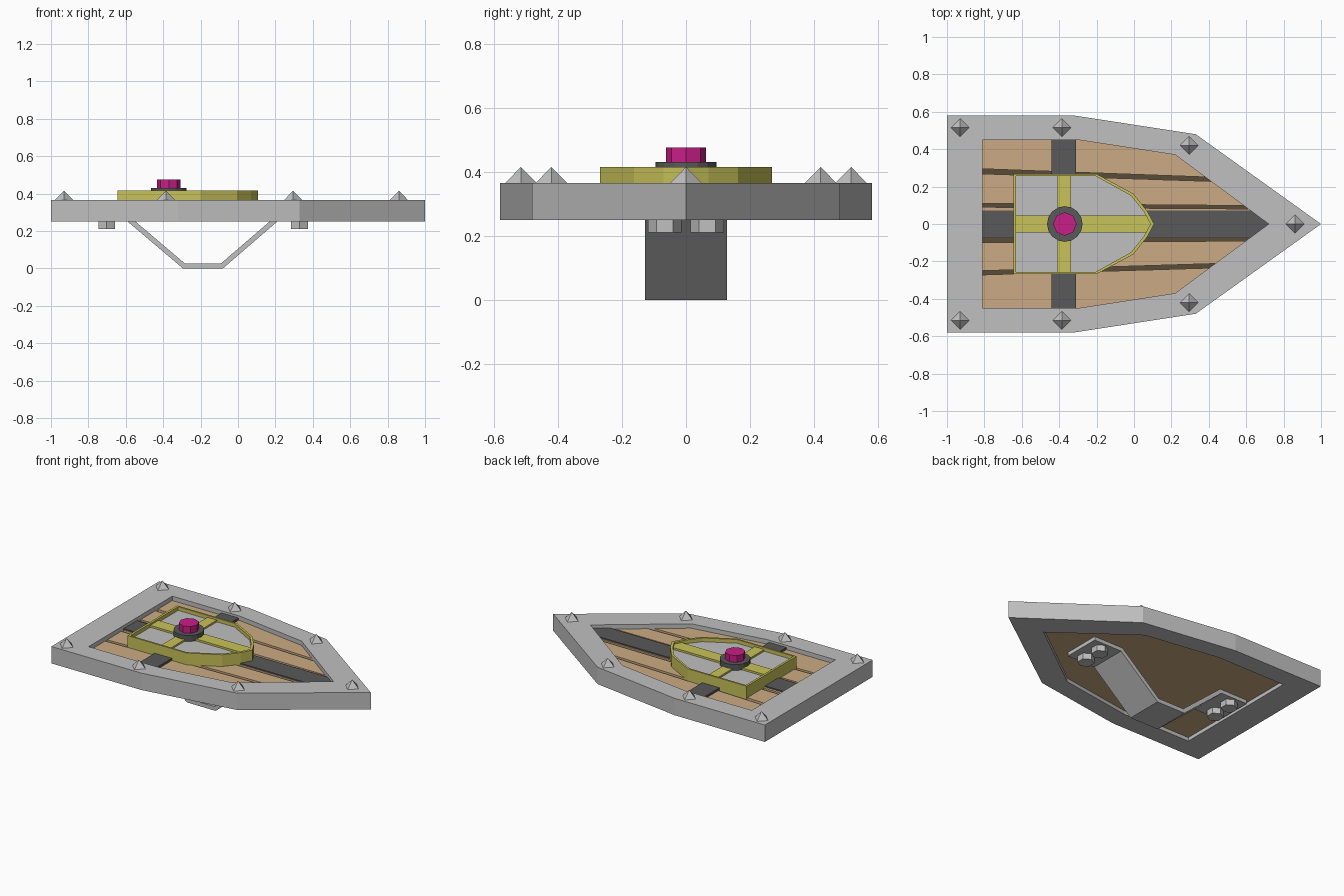
import bpy, bmesh, math
from mathutils import Vector

if "Cube" in bpy.data.objects:
    bpy.data.objects.remove(bpy.data.objects["Cube"], do_unlink=True)


def material(name, r, g, b):
    m = bpy.data.materials.new(name)
    m.use_nodes = True
    m.diffuse_color = (r, g, b, 1)
    m.node_tree.nodes["Principled BSDF"].inputs["Base Color"].default_value = (r, g, b, 1)
    return m


STEEL = material("light_steel", 0.53, 0.53, 0.53)
IRON = material("dark_iron", 0.1, 0.1, 0.1)
WOOD = material("tan_wood", 0.6, 0.41, 0.23)
GROOVE = material("dark_wood", 0.1, 0.07, 0.04)
BRASS = material("yellow_brass", 0.58, 0.54, 0.1)
GEM = material("magenta_gem", 0.58, 0.013, 0.24)


def finish(bm, name, *mats):
    bmesh.ops.recalc_face_normals(bm, faces=bm.faces[:])
    mesh = bpy.data.meshes.new(name)
    bm.to_mesh(mesh)
    bm.free()
    for m in mats:
        mesh.materials.append(m)
    obj = bpy.data.objects.new(name, mesh)
    bpy.context.collection.objects.link(obj)
    return obj


def mirrored(half):
    """Close a half outline (y >= 0) across the x axis."""
    return half + [(x, -y) for x, y in reversed(half) if y > 0]


def prism(name, outline, z0, z1, mat, cuts=()):
    """Extrude an outline; each cut (point, normal) removes the side it points to."""
    bm = bmesh.new()
    bm.faces.new([bm.verts.new((x, y, z0)) for x, y in outline])
    for point, normal in cuts:
        bmesh.ops.bisect_plane(bm, geom=bm.verts[:] + bm.edges[:] + bm.faces[:],
                               plane_co=(*point, 0), plane_no=(*normal, 0), clear_outer=True)
    up = bmesh.ops.extrude_face_region(bm, geom=bm.faces[:])["geom"]
    bmesh.ops.translate(bm, vec=(0, 0, z1 - z0),
                        verts=[v for v in up if isinstance(v, bmesh.types.BMVert)])
    return finish(bm, name, mat)


def ring(name, outer, inner, z0, z1, mat):
    """Frame with a rectangular section between two matching outlines."""
    bm = bmesh.new()
    loops = [[bm.verts.new((x, y, z)) for x, y in pts]
             for pts, z in ((outer, z0), (outer, z1), (inner, z1), (inner, z0))]
    n = len(outer)
    for a, b in zip(loops, loops[1:] + loops[:1]):
        for i in range(n):
            j = (i + 1) % n
            bm.faces.new((a[i], a[j], b[j], b[i]))
    return finish(bm, name, mat)


def cone(name, x, y, z0, z1, r0, r1, sides, mat, turn=0.0):
    """Cylinder, pyramid or bolt with its first corner at angle turn."""
    bm = bmesh.new()
    rings = []
    for r, z in ((r0, z0), (r1, z1)):
        angles = [turn + math.tau * i / sides for i in range(sides)] if r else [0]
        rings.append([bm.verts.new((x + r * math.cos(a), y + r * math.sin(a), z)) for a in angles])
    low, high = rings
    bm.faces.new(low)
    if r1:
        bm.faces.new(high)
    for i in range(sides):
        j = (i + 1) % sides
        bm.faces.new((low[i], low[j], high[j], high[i]) if r1 else (low[i], low[j], high[0]))
    return finish(bm, name, mat)


def box(name, x0, x1, y0, y1, z0, z1, mat):
    return prism(name, [(x0, y0), (x1, y0), (x1, y1), (x0, y1)], z0, z1, mat)


def cut_line(x0, y0, x1, y1, side):
    """Cut along a line, removing above it (side 1) or below it (side -1)."""
    n = Vector((y0 - y1, x1 - x0)).normalized() * side
    return (x0, y0), (n.x, n.y)


# Metal rim
outer = mirrored([(-1, 0.58), (-0.32, 0.58), (0.33, 0.48), (1, 0)])
inner = mirrored([(-0.81, 0.45), (-0.3, 0.45), (0.22, 0.37), (0.72, 0)])
ring("rim", outer, inner, 0.25, 0.365, STEEL)

# Backing board, dark on top where it shows between the planks
board = prism("backing_board", inner, 0.275, 0.315, WOOD)
board.data.materials.append(GROOVE)
for face in board.data.polygons:
    face.material_index = 1 if face.normal.z > 0.5 else 0

# Planks: heights of lower and upper edge at the left and right ends
planks = [
    ("top_outer_plank", (0.295, 0.25), (0.6, 0.6)),
    ("top_middle_plank", (0.11, 0.1), (0.268, 0.228)),
    ("middle_plank", (-0.075, -0.075), (0.09, 0.082)),
    ("bottom_middle_plank", (-0.25, -0.212), (-0.1, -0.092)),
    ("bottom_outer_plank", (-0.6, -0.6), (-0.272, -0.235)),
]
for name, (low_l, low_r), (high_l, high_r) in planks:
    prism(name, inner, 0.31, 0.335, WOOD,
          [cut_line(-0.81, low_l, 0.42, low_r, -1), cut_line(-0.81, high_l, 0.42, high_r, 1)])

# Iron bands across the boards
prism("long_band", inner, 0.31, 0.343, IRON,
      [((0, 0.072), (0, 1)), ((0, -0.072), (0, -1))])
box("cross_band", -0.44, -0.31, -0.45, 0.45, 0.31, 0.35, IRON)

# Raised brass emblem with steel panel and cross bars
badge = mirrored([(-0.645, 0.268), (-0.2, 0.268), (-0.005, 0.163), (0.07, 0.07), (0.108, 0)])
badge_in = mirrored([(-0.63, 0.256), (-0.205, 0.256), (-0.017, 0.152), (0.054, 0.064), (0.088, 0)])
ring("emblem_frame", badge, badge_in, 0.315, 0.415, BRASS)
prism("emblem_panel", badge_in, 0.32, 0.39, STEEL)
box("emblem_cross_bar", -0.41, -0.338, -0.256, 0.256, 0.385, 0.402, BRASS)
prism("emblem_long_bar", badge_in, 0.385, 0.403, BRASS,
      [((0, 0.045), (0, 1)), ((0, -0.045), (0, -1))])

# Gem on its round seat
cone("gem_seat", -0.37, 0, 0.385, 0.43, 0.095, 0.095, 16, IRON)
cone("gem", -0.37, 0, 0.425, 0.476, 0.063, 0.063, 8, GEM)

# Pyramid studs around the rim
for i, (x, y) in enumerate(mirrored([(-0.93, 0.515), (-0.385, 0.515), (0.295, 0.42), (0.86, 0)])):
    cone(f"stud_{i + 1}", x, y, 0.364, 0.415, 0.05, 0, 4, STEEL)

# Bent grip strap with flat feet on the back
strap = [(-0.79, 0.25), (-0.59, 0.25), (-0.295, 0), (-0.08, 0), (0.21, 0.25), (0.42, 0.25),
         (0.42, 0.277), (0.2, 0.277), (-0.09, 0.027), (-0.285, 0.027), (-0.58, 0.277), (-0.79, 0.277)]
bm = bmesh.new()
near, far = [[bm.verts.new((x, y, z)) for x, z in strap] for y in (-0.128, 0.128)]
n = len(strap)
for i in range(n):
    j = (i + 1) % n
    bm.faces.new((near[i], near[j], far[j], far[i]))
for side in (near, far):
    for i in range(n // 2 - 1):
        bm.faces.new((side[i], side[i + 1], side[n - 2 - i], side[n - 1 - i]))
finish(bm, "grip_strap", STEEL)

# Hex bolts holding the strap
for end, x in (("rear", -0.702), ("front", 0.328)):
    for hand, y in (("left", 0.066), ("right", -0.066)):
        cone(f"{end}_{hand}_bolt", x, y, 0.21, 0.255, 0.052, 0.052, 6, STEEL, math.pi / 2)
